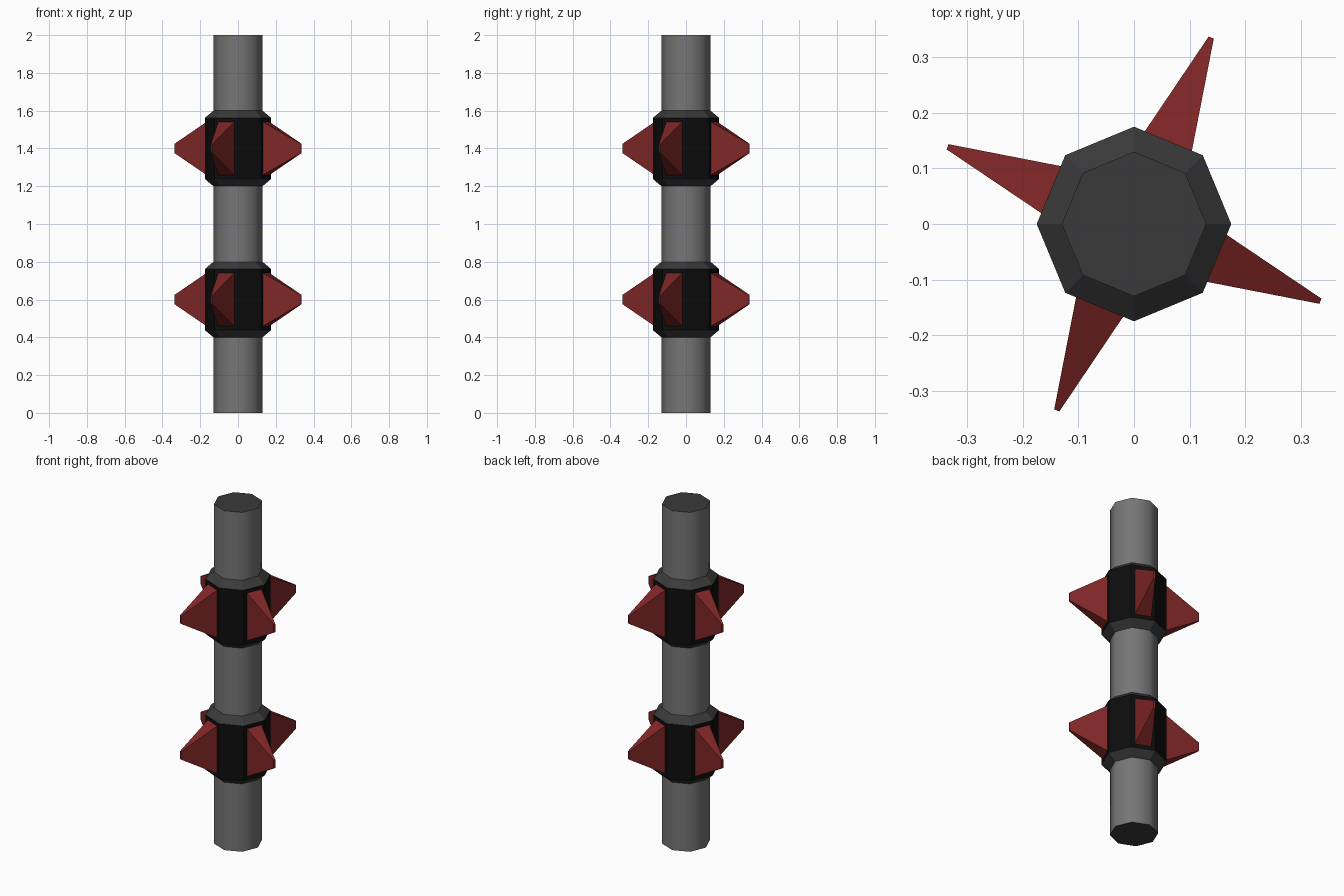
import bpy, bmesh, math
from mathutils import Vector

if "Cube" in bpy.data.objects:
    bpy.data.objects.remove(bpy.data.objects["Cube"])

SIDES = 8
POLE_R, COLLAR_R = 0.13, 0.175
APOTHEM = COLLAR_R * math.cos(math.pi / SIDES)


def material(name, colour):
    m = bpy.data.materials.new(name)
    m.diffuse_color = (*colour, 1)
    m.use_nodes = True
    m.node_tree.nodes["Principled BSDF"].inputs["Base Color"].default_value = m.diffuse_color
    return m


GREY = material("grey", (0.18, 0.18, 0.18))
DARK = material("dark_grey", (0.042, 0.042, 0.042))
BLACK = material("black", (0.004, 0.004, 0.004))
RED = material("red", (0.22, 0.02, 0.02))


def lathe(name, profile, mats):
    """Eight-sided solid from (radius, z) rings; the first material is for upright faces."""
    bm = bmesh.new()
    rings = []
    for r, z in profile:
        rings.append([bm.verts.new((r * math.cos(a), r * math.sin(a), z))
                      for a in (2 * math.pi * i / SIDES for i in range(SIDES))])
    for lo, hi in zip(rings, rings[1:]):
        for i in range(SIDES):
            j = (i + 1) % SIDES
            bm.faces.new((lo[i], lo[j], hi[j], hi[i]))
    bm.faces.new(rings[0][::-1])
    bm.faces.new(rings[-1])
    bm.normal_update()
    for f in bm.faces:
        f.material_index = 0 if abs(f.normal.z) < 0.1 else 1
    return finish(name, bm, mats)


def finish(name, bm, mats):
    me = bpy.data.meshes.new(name)
    bm.to_mesh(me)
    bm.free()
    for m in mats:
        me.materials.append(m)
    ob = bpy.data.objects.new(name, me)
    bpy.context.collection.objects.link(ob)
    return ob


def spike(name, angle, z):
    """Tapered block pointing outwards from a collar side."""
    out = Vector((math.cos(angle), math.sin(angle), 0))
    side = Vector((-out.y, out.x, 0))
    bm = bmesh.new()
    rings = []
    for dist, half_w, half_h in ((APOTHEM - 0.001, 0.046, 0.141), (0.363, 0.005, 0.024)):
        rings.append([bm.verts.new(out * dist + side * (sx * half_w) + Vector((0, 0, z + sz * half_h)))
                      for sx, sz in ((-1, -1), (1, -1), (1, 1), (-1, 1))])
    base, tip = rings
    for i in range(4):
        j = (i + 1) % 4
        bm.faces.new((base[i], base[j], tip[j], tip[i]))
    bm.faces.new(tip)
    bm.faces.new(base[::-1])
    return finish(name, bm, [RED])


# Pole with rounded shading and dark end caps
pole = lathe("pole", [(POLE_R, 0), (POLE_R, 2)], [GREY, DARK])
bpy.context.view_layer.objects.active = pole
pole.select_set(True)
bpy.ops.object.shade_smooth_by_angle(angle=math.radians(50))
pole.select_set(False)

# Two bevelled collars, each with a spike on every other side
for label, z in (("lower", 0.6), ("upper", 1.4)):
    lathe(label + "_collar",
          [(POLE_R, z - 0.2), (COLLAR_R, z - 0.162), (COLLAR_R, z + 0.162), (POLE_R, z + 0.2)],
          [BLACK, DARK])
    for k in range(4):
        spike(f"{label}_spike_{k + 1}", math.radians(67.5 + 90 * k), z)
